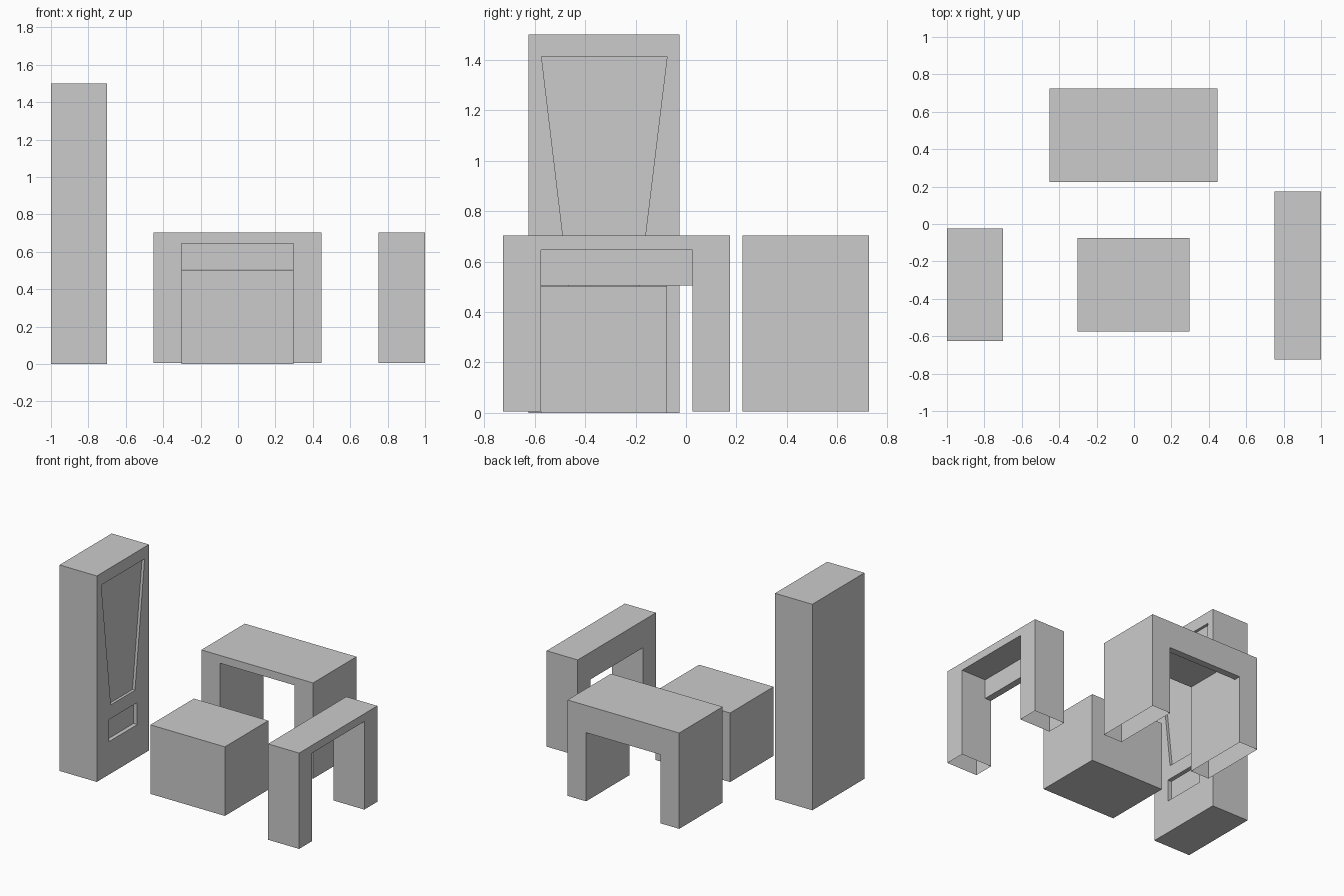
import bpy, bmesh, math

if "Cube" in bpy.data.objects:
    bpy.data.objects.remove(bpy.data.objects["Cube"])


def prism(name, profile, x0, x1):
    """Solid made from a (y, z) profile swept along x."""
    bm = bmesh.new()
    base = bm.faces.new([bm.verts.new((x0, y, z)) for y, z in profile])
    ext = bmesh.ops.extrude_face_region(bm, geom=[base], use_keep_orig=True)
    verts = [g for g in ext["geom"] if isinstance(g, bmesh.types.BMVert)]
    bmesh.ops.translate(bm, verts=verts, vec=(x1 - x0, 0, 0))
    bmesh.ops.recalc_face_normals(bm, faces=bm.faces)
    mesh = bpy.data.meshes.new(name)
    bm.to_mesh(mesh)
    bm.free()
    obj = bpy.data.objects.new(name, mesh)
    bpy.context.collection.objects.link(obj)
    return obj


def rect(y0, y1, z0, z1):
    return [(y0, z0), (y1, z0), (y1, z1), (y0, z1)]


def carve(obj, cutter):
    """Cut one solid out of another, then drop the cutter."""
    cutter.hide_render = True
    mod = obj.modifiers.new("carve", "BOOLEAN")
    mod.operation = "DIFFERENCE"
    mod.solver = "EXACT"
    mod.object = cutter
    bpy.context.view_layer.objects.active = obj
    bpy.ops.object.modifier_apply(modifier=mod.name)
    bpy.data.objects.remove(cutter)


def table(name, depth, location, turn=0):
    """Two slab legs and a thin top, with an apron along the back edge."""
    h = depth / 2
    inner = h - 0.05
    obj = prism(name, rect(-h, h, 0, 0.698), -0.45, 0.45)
    opening = [(-1, -1), (1, -1), (1, 0.5), (inner, 0.5), (inner, 0.641), (-1, 0.641)]
    carve(obj, prism("opening", opening, -0.3, 0.3))
    # the legs are open underneath
    bm = bmesh.new()
    bm.from_mesh(obj.data)
    soles = [f for f in bm.faces
             if f.normal.z < -0.9 and f.calc_center_median().z < 0.01]
    bmesh.ops.delete(bm, geom=soles, context="FACES")
    bm.to_mesh(obj.data)
    bm.free()
    obj.location = location
    obj.rotation_euler.z = turn
    return obj


# tall cabinet with a tapered panel and a slot sunk into its right side
cabinet = prism("tall_cabinet", rect(-0.625, -0.025, 0, 1.5), -1, -0.7)
panel = [(-0.464, 0.5), (-0.186, 0.5), (-0.075, 1.414), (-0.573, 1.414)]
carve(cabinet, prism("panel_cutter", panel, -0.72, -0.5))
carve(cabinet, prism("slot_cutter", rect(-0.487, -0.16, 0.24, 0.4), -0.73, -0.5))

# solid block in the middle
prism("block", rect(-0.575, -0.075, 0, 0.503), -0.303, 0.297)

# deep table at the back, narrow table on the right facing outwards
table("back_table", 0.5, (-0.003, 0.475, 0.005))
table("side_table", 0.25, (0.875, -0.275, 0.005), math.radians(90))
